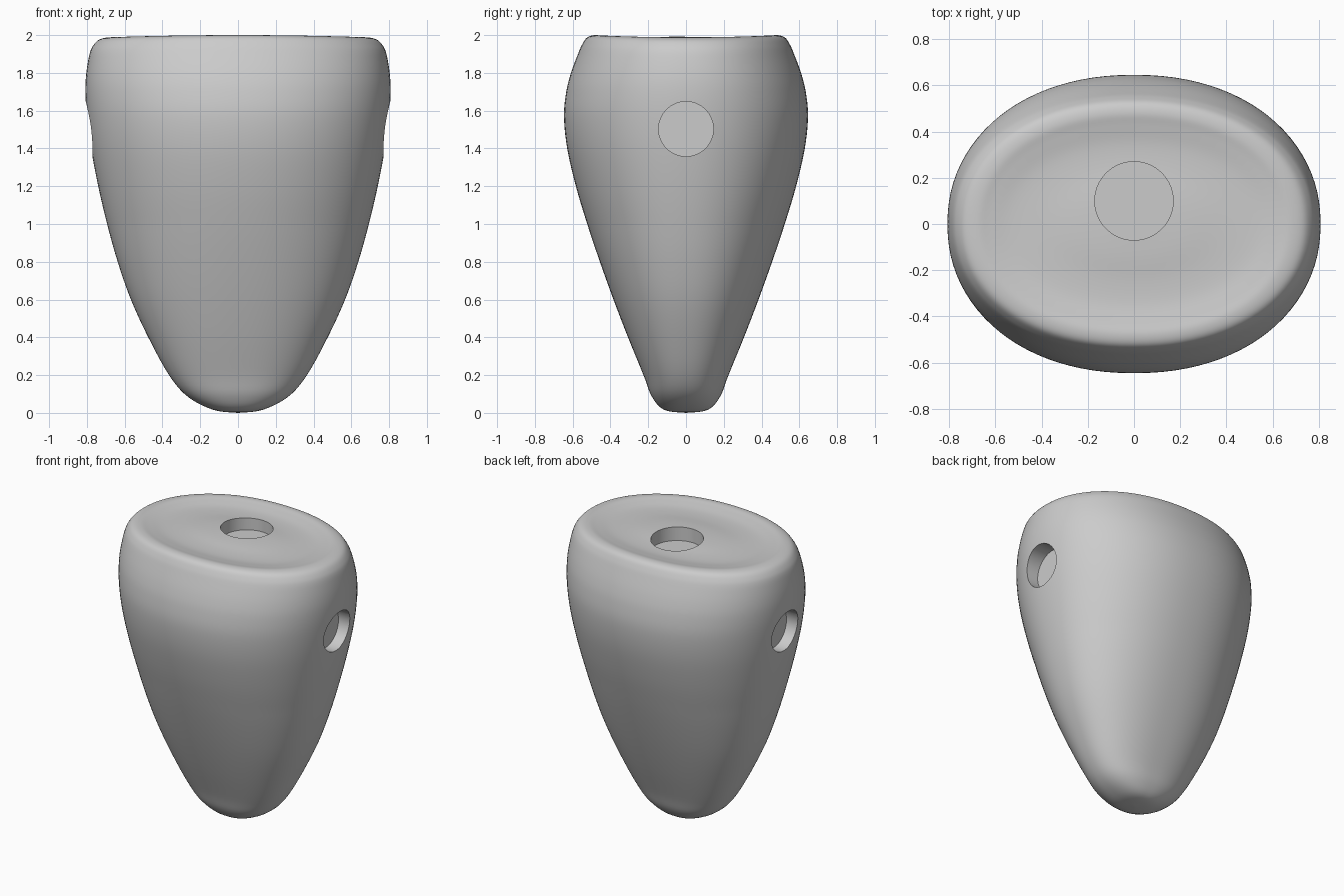
import bpy, bmesh, math
from mathutils import Vector

cube = bpy.data.objects.get("Cube")
if cube:
    bpy.data.objects.remove(cube, do_unlink=True)

grey = bpy.data.materials.new("plain_grey")
grey.use_nodes = True
colour = (0.6, 0.6, 0.6, 1)
grey.diffuse_color = colour
grey.node_tree.nodes["Principled BSDF"].inputs["Base Color"].default_value = colour

SEGMENTS = 96
STEPS = 5

# Rounded sections from the base up over the rim into the dished top:
# half width, half depth, height
sections = [Vector(s) for s in (
    (0, 0, 0), (.13, .115, .016), (.265, .18, .085), (.365, .225, .2),
    (.475, .307, .4), (.567, .384, .6), (.637, .456, .8), (.693, .523, 1),
    (.74, .583, 1.2), (.778, .629, 1.4), (.8, .646, 1.57), (.808, .634, 1.7),
    (.803, .609, 1.8), (.786, .572, 1.9), (.768, .55, 1.95),
    (.735, .523, 1.988), (.68, .48, 2), (.62, .425, 1.991),
    (.53, .345, 1.979), (.4, .25, 1.979), (.22, .135, 1.989), (0, 0, 1.995))]


def spline(points):
    """Smooth curve through all points."""
    padded = [points[0]] + points + [points[-1]]
    out = []
    for a, b, c, d in zip(padded, padded[1:], padded[2:], padded[3:]):
        for i in range(STEPS):
            t = i / STEPS
            out.append(0.5 * (2 * b + (c - a) * t
                              + (2 * a - 5 * b + 4 * c - d) * t ** 2
                              + (3 * b - a - 3 * c + d) * t ** 3))
    return out + [points[-1]]


def finish(bm, name):
    bmesh.ops.recalc_face_normals(bm, faces=bm.faces)
    mesh = bpy.data.meshes.new(name)
    bm.to_mesh(mesh)
    bm.free()
    mesh.materials.append(grey)
    obj = bpy.data.objects.new(name, mesh)
    bpy.context.collection.objects.link(obj)
    return obj


# Body: lofted squarish ovals closed by a fan at each end
bm = bmesh.new()
profile = spline(sections)
rings = []
for w, d, z in profile[1:-1]:
    ring = []
    power = 2 / (2.15 + 0.2 * max(0, 1 - z))          # squarer toward the base
    for i in range(SEGMENTS):
        a = 2 * math.pi * i / SEGMENTS
        c, s = math.cos(a), math.sin(a)
        x = w * math.copysign(abs(c) ** power, c)
        y = d * math.copysign(abs(s) ** power, s)
        sag = 0.025 * x * x * max(0, z - 1.9) / 0.1   # rim dips toward the sides
        ring.append(bm.verts.new((x, y, z - sag)))
    rings.append(ring)
for low, high in zip(rings, rings[1:]):
    for i in range(SEGMENTS):
        j = (i + 1) % SEGMENTS
        bm.faces.new((low[i], low[j], high[j], high[i]))
for ring, end in ((rings[0], profile[0]), (rings[-1], profile[-1])):
    pole = bm.verts.new((0, 0, end.z))
    for i in range(SEGMENTS):
        bm.faces.new((pole, ring[i], ring[(i + 1) % SEGMENTS]))
body = finish(bm, "body")


def drill(name, floor, axis, radius):
    """Cut a round, flat-bottomed socket opening along axis."""
    length = 0.4
    cutter_bm = bmesh.new()
    bmesh.ops.create_cone(cutter_bm, cap_ends=True, segments=64,
                          radius1=radius, radius2=radius, depth=length)
    cutter = finish(cutter_bm, name)
    axis = Vector(axis)
    cutter.location = Vector(floor) + axis * length / 2
    cutter.rotation_euler = axis.to_track_quat('Z', 'Y').to_euler()
    cutter.hide_render = True
    mod = body.modifiers.new(name, 'BOOLEAN')
    mod.operation = 'DIFFERENCE'
    mod.solver = 'EXACT'
    mod.object = cutter
    bpy.context.view_layer.update()
    bpy.ops.object.modifier_apply(modifier=name)
    bpy.data.objects.remove(cutter, do_unlink=True)


bpy.ops.object.select_all(action='DESELECT')
body.select_set(True)
bpy.context.view_layer.objects.active = body

# Sockets in the top and both sides
drill("top_socket", (0, .1, 1.895), (0, 0, 1), .17)
for side in (-1, 1):
    drill("side_socket", (side * .69, 0, 1.503), (side, 0, 0), .145)

bpy.ops.object.shade_smooth_by_angle(angle=math.radians(35))
